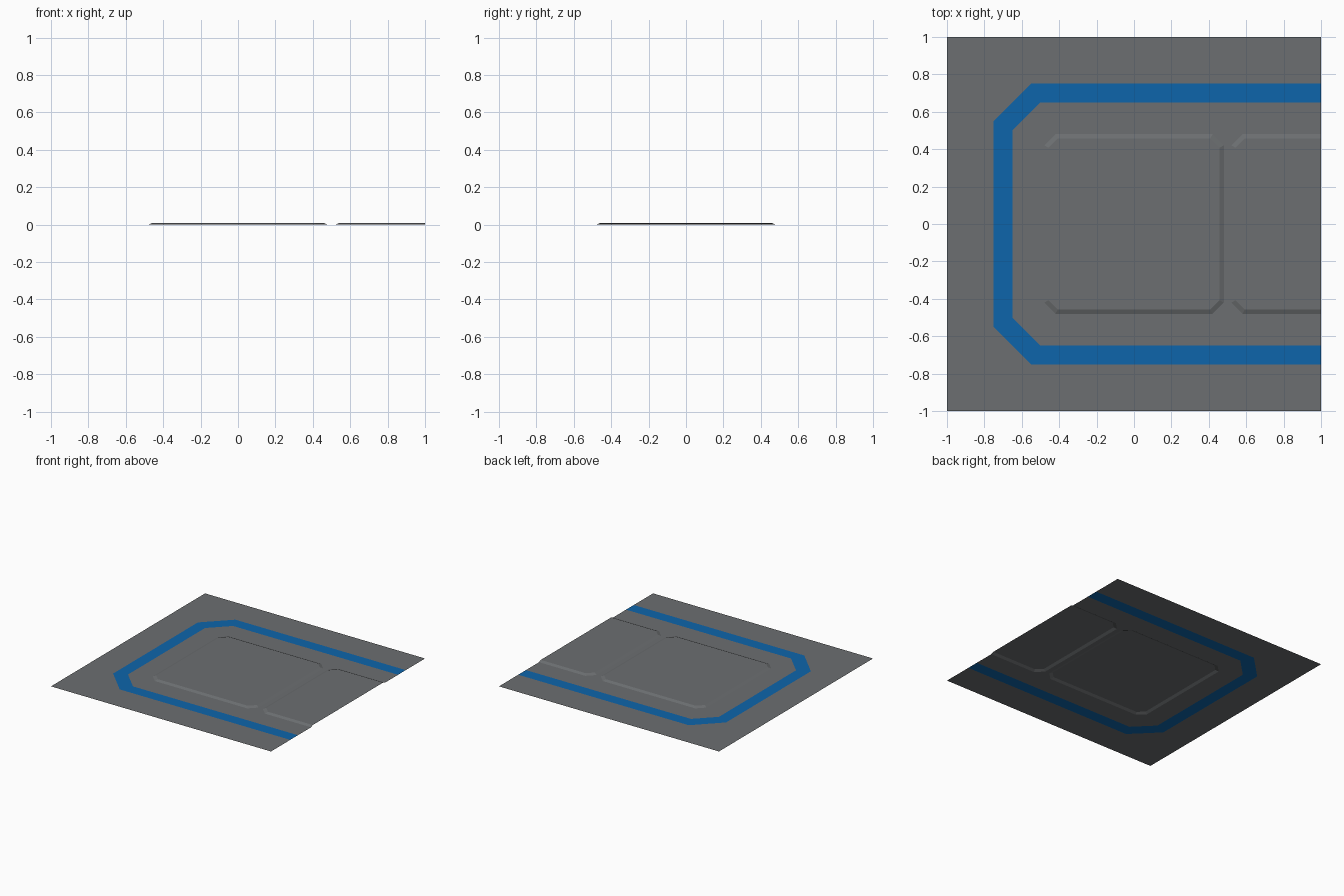
import bpy
import bmesh

if "Cube" in bpy.data.objects:
    bpy.data.objects.remove(bpy.data.objects["Cube"])


def material(name, rgb):
    m = bpy.data.materials.new(name)
    m.diffuse_color = (*rgb, 1.0)
    m.use_nodes = True
    m.node_tree.nodes["Principled BSDF"].inputs["Base Color"].default_value = m.diffuse_color
    return m


grey = material("floor grey", (0.15, 0.158, 0.165))
blue = material("stripe blue", (0.004, 0.13, 0.41))

H = 0.01  # height of the raised panels


def half_object(name, faces, mat):
    """Build upward-facing polygons for y >= 0 and mirror them across y = 0."""
    bm = bmesh.new()
    for pts in faces:
        bm.faces.new([bm.verts.new(p) for p in pts])
    bmesh.ops.remove_doubles(bm, verts=bm.verts, dist=1e-5)
    bm.normal_update()
    for f in bm.faces:
        if f.normal.z < 0:
            f.normal_flip()
    me = bpy.data.meshes.new(name)
    bm.to_mesh(me)
    bm.free()
    me.materials.append(mat)
    ob = bpy.data.objects.new(name, me)
    bpy.context.collection.objects.link(ob)
    mod = ob.modifiers.new("mirror", 'MIRROR')
    mod.use_axis = (False, True, False)
    return ob


def flat(path, z=0.0):
    return [(x, y, z) for x, y in path]


# outlines of the upper half
stripe_out = [(1, .75), (-.55, .75), (-.75, .55), (-.75, 0)]
stripe_in = [(1, .65), (-.5, .65), (-.65, .5), (-.65, 0)]
panel_base = [(-.48, 0), (-.48, .42), (-.42, .48), (.42, .48), (.48, .42), (.48, 0)]
panel_top = [(-.457, 0), (-.457, .408), (-.408, .457), (.408, .457), (.457, .408), (.457, 0)]


def cut_panel(path):
    """Neighbouring panel, cut off by the tile edge at x = 1."""
    return [(x + 1, y) for x, y in path[:3]] + [(1, path[2][1])]


# floor outside and inside the stripe, with openings for the panels
outer = flat([(1, 1), (-1, 1), (-1, 0)] + stripe_out[::-1])
inner = flat(stripe_in + panel_base + cut_panel(panel_base))
half_object("floor_outer", [outer], grey)
half_object("floor_inner", [inner], grey)

# painted stripe
half_object("floor_stripe", [flat(stripe_out + stripe_in[::-1])], blue)


# raised panels with sloped rims
def panel(name, base, top, close):
    b, t = flat(base), flat(top, H)
    faces = [[b[i], b[i + 1], t[i + 1], t[i]] for i in range(len(b) - 1)]
    faces.append(t + close)
    half_object(name, faces, grey)


panel("raised_panel", panel_base, panel_top, [])
panel("raised_panel_edge", cut_panel(panel_base), cut_panel(panel_top), [(1, 0, H)])
